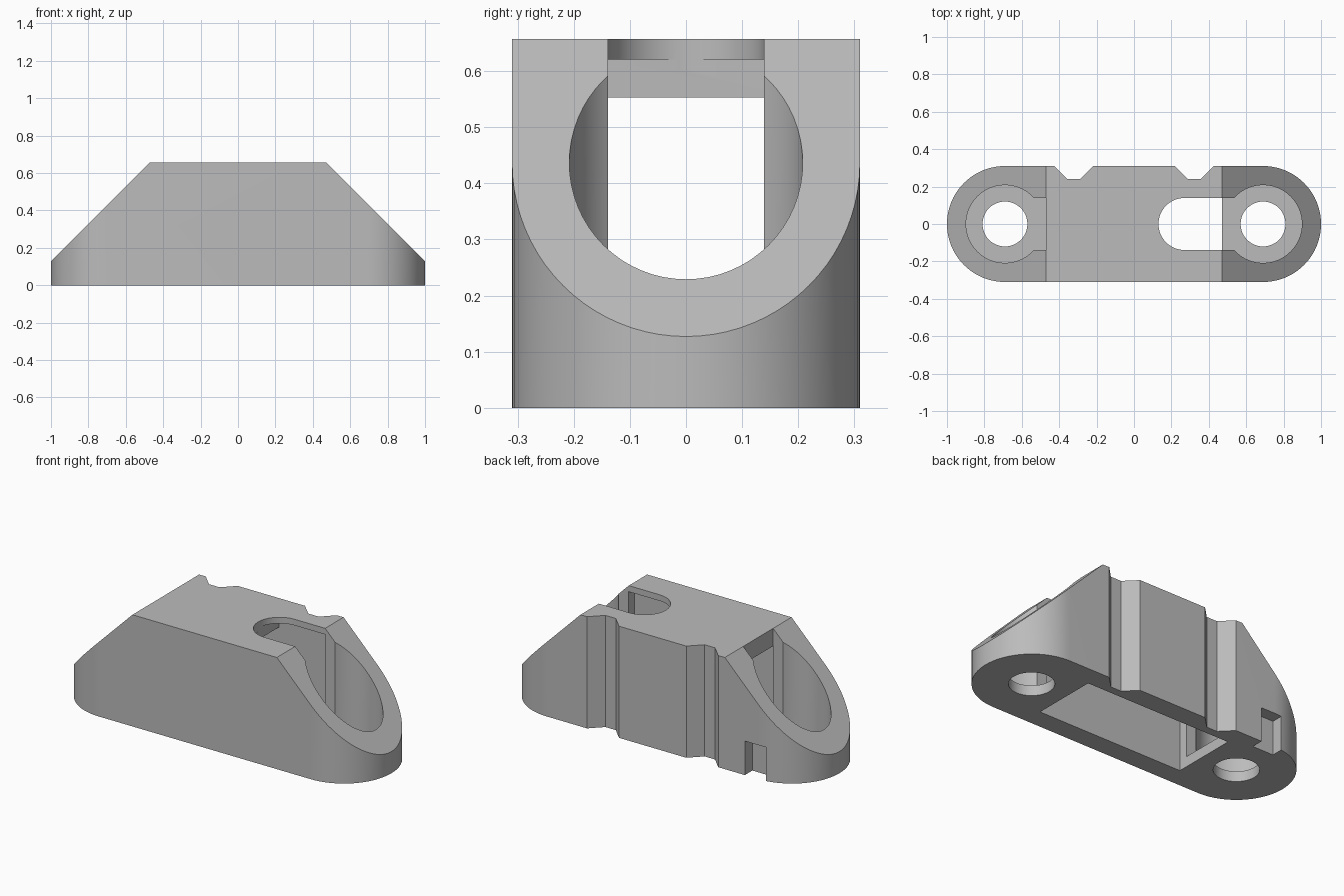
import bpy
import bmesh
from math import cos, sin, pi, radians
from mathutils import Vector

cube = bpy.data.objects.get("Cube")
if cube:
    bpy.data.objects.remove(cube, do_unlink=True)

grey = bpy.data.materials.new("plain_grey")
grey.use_nodes = True
colour = (0.5, 0.5, 0.5, 1)
grey.diffuse_color = colour
grey.node_tree.nodes["Principled BSDF"].inputs["Base Color"].default_value = colour

END, RADIUS, HEIGHT = 0.69, 0.31, 0.657    # end centres, end radius, height
RIDGE = 0.47                               # where the sloped ends begin
FLOOR = 0.06                               # floor under the bolt recesses


def arc(cx, r, start, stop, n):
    steps = [radians(start + (stop - start) * i / n) for i in range(n + 1)]
    return [(cx + r * cos(a), r * sin(a)) for a in steps]


def prism(name, outline, z0, z1, slope=False):
    bm = bmesh.new()
    base = bm.faces.new([bm.verts.new((x, y, z0)) for x, y in outline])
    top = bmesh.ops.extrude_face_region(bm, geom=[base])["geom"]
    moved = [v for v in top if isinstance(v, bmesh.types.BMVert)]
    bmesh.ops.translate(bm, verts=moved, vec=(0, 0, z1 - z0))
    if slope:
        for s in (-1, 1):
            cut = bmesh.ops.bisect_plane(
                bm, geom=bm.verts[:] + bm.edges[:] + bm.faces[:], dist=1e-5,
                plane_co=Vector((s * RIDGE, 0, HEIGHT)),
                plane_no=Vector((s, 0, 1)), clear_outer=True)
            rim = [e for e in bm.edges if e.is_boundary]
            bmesh.ops.holes_fill(bm, edges=rim)
    bmesh.ops.recalc_face_normals(bm, faces=bm.faces[:])
    mesh = bpy.data.meshes.new(name)
    bm.to_mesh(mesh)
    bm.free()
    mesh.materials.append(grey)
    ob = bpy.data.objects.new(name, mesh)
    bpy.context.collection.objects.link(ob)
    return ob


def box(name, x0, x1, y0, y1, z0, z1):
    return prism(name, [(x0, y0), (x1, y0), (x1, y1), (x0, y1)], z0, z1)


def v_notch(x):
    return [(x + 0.104, RADIUS), (x + 0.034, 0.24), (x - 0.034, 0.24), (x - 0.104, RADIUS)]


# Block with rounded ends, two grooves down the back and sloped ends
outline = arc(END, RADIUS, -90, 90, 40)
outline += v_notch(0.323) + v_notch(-0.323)
outline += arc(-END, RADIUS, 90, 270, 40)
block = prism("mounting_block", outline, 0, HEIGHT, slope=True)

cutters = []
# Hollow underside and the taller channel below the slot
cutters.append(box("pocket_cutter", -0.471, 0.471, -0.193, 0.193, -0.1, 0.553))
cutters.append(box("channel_cutter", 0.132, 0.471, -0.193, 0.193, 0.3, 0.621))
# Rounded slot through the top
slot = arc(0.27, 0.139, 90, 270, 32) + [(0.5, -0.139), (0.5, 0.139)]
cutters.append(prism("slot_cutter", slot, 0.6, 1))
# Bolt recess, bolt hole and passage to the pocket at each end
for side, s in (("right", -1), ("left", 1)):
    cutters.append(prism(side + "_recess_cutter", arc(s * END, 0.208, 0, 354.375, 63), FLOOR, 1))
    cutters.append(prism(side + "_hole_cutter", arc(s * END, 0.12, 0, 352.5, 47), -0.1, 0.3))
    a, b = sorted((s * RIDGE, s * END))
    cutters.append(box(side + "_passage_cutter", a, b, -0.139, 0.139, FLOOR, 1))
# Small notch low on the back
cutters.append(box("back_notch_cutter", -0.735, -0.6, 0.24, 0.5, -0.1, 0.2))

bpy.ops.object.select_all(action="DESELECT")
bpy.context.view_layer.objects.active = block
block.select_set(True)
for cutter in cutters:
    mod = block.modifiers.new(cutter.name, "BOOLEAN")
    mod.operation = "DIFFERENCE"
    mod.solver = "EXACT"
    mod.object = cutter
    bpy.ops.object.modifier_apply(modifier=mod.name)
    bpy.data.objects.remove(cutter, do_unlink=True)

bpy.ops.object.shade_smooth_by_angle(angle=radians(20))
